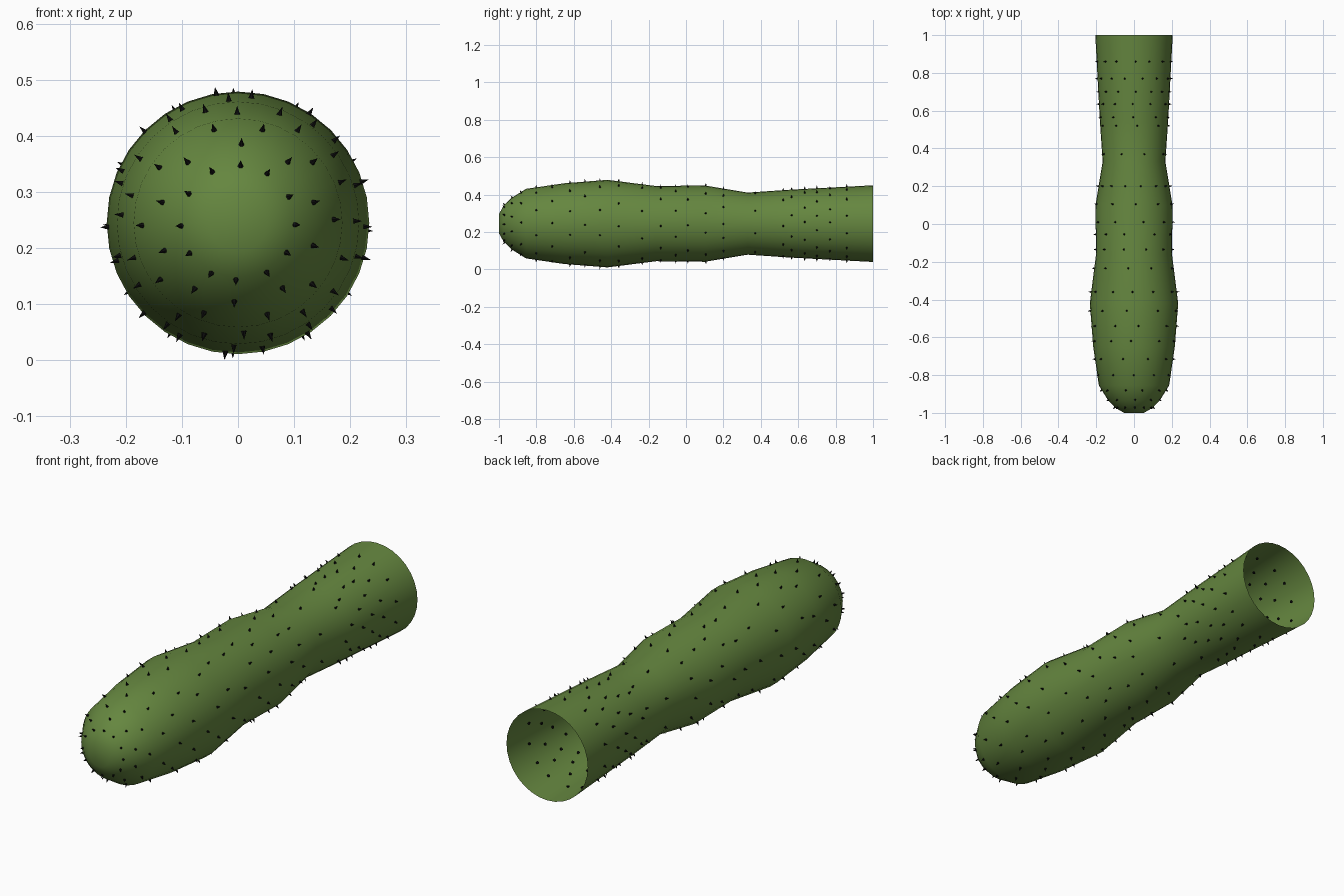
import bpy, bmesh, math, random
from mathutils import Vector

if "Cube" in bpy.data.objects:
    bpy.data.objects.remove(bpy.data.objects["Cube"])

random.seed(4)
CZ = 0.245   # height of the stem axis
SIDES = 32

# (y, radius) outline of the stem, tip first, open at the back
PROFILE = [(-1, 0.052), (-0.975, 0.096), (-0.935, 0.136), (-0.855, 0.186),
           (-0.65, 0.216), (-0.42, 0.234), (-0.16, 0.201), (0.10, 0.204),
           (0.33, 0.166), (0.55, 0.181), (1, 0.205)]


def material(name, rgb):
    m = bpy.data.materials.new(name)
    m.diffuse_color = (*rgb, 1)
    m.use_nodes = True
    m.node_tree.nodes["Principled BSDF"].inputs["Base Color"].default_value = m.diffuse_color
    return m


def make_object(name, bm, mat):
    me = bpy.data.meshes.new(name)
    bm.to_mesh(me)
    bm.free()
    ob = bpy.data.objects.new(name, me)
    bpy.context.collection.objects.link(ob)
    me.materials.append(mat)
    return ob


def outline(y):
    """Radius and slope of the stem at y."""
    for (y0, r0), (y1, r1) in zip(PROFILE, PROFILE[1:]):
        if y <= y1:
            s = (r1 - r0) / (y1 - y0)
            return r0 + s * (y - y0), s


green = material("cactus green", (0.13, 0.24, 0.05))
black = material("spine black", (0.004, 0.004, 0.004))

# Stem: lathed around the y axis, rounded front, hollow open back
bm = bmesh.new()
rings = []
for y, r in PROFILE:
    rings.append([bm.verts.new((r * math.cos(2 * math.pi * i / SIDES), y,
                                CZ + r * math.sin(2 * math.pi * i / SIDES)))
                  for i in range(SIDES)])
for a, b in zip(rings, rings[1:]):
    for i in range(SIDES):
        j = (i + 1) % SIDES
        bm.faces.new((a[i], b[i], b[j], a[j]))
bm.faces.new(rings[0])
bmesh.ops.recalc_face_normals(bm, faces=bm.faces)
if sum(f.normal.dot(f.calc_center_median() - Vector((0, 0, CZ))) for f in bm.faces) < 0:
    bmesh.ops.reverse_faces(bm, faces=bm.faces)
for f in bm.faces:
    f.smooth = True
make_object("stem", bm, green)

# Spines: staggered rings of little cones along the surface normal
ROWS = [(-0.97, 12), (-0.93, 10), (-0.88, 10), (-0.80, 10), (-0.715, 10),
        (-0.62, 10), (-0.54, 9), (-0.46, 9), (-0.36, 12), (-0.235, 9),
        (-0.135, 10), (-0.055, 9), (0.01, 9), (0.105, 10), (0.20, 14),
        (0.37, 8), (0.52, 9), (0.565, 10), (0.635, 12), (0.70, 14),
        (0.77, 14), (0.86, 14)]
bm = bmesh.new()
for k, (y, n) in enumerate(ROWS):
    r, slope = outline(y)
    for i in range(n):
        t = 2 * math.pi * (i + 0.5 * (k % 2) + random.uniform(-.12, .12)) / n
        out = Vector((math.cos(t), 0, math.sin(t)))
        nrm = (out + Vector((0, -slope, 0))).normalized()
        base = Vector((0, y, CZ)) + out * r - nrm * 0.006
        q = nrm.to_track_quat('Z', 'Y')
        tip = bm.verts.new(base + nrm * 0.021)
        foot = [bm.verts.new(base + q @ Vector((0.007 * math.cos(math.tau * s / 6),
                                                0.007 * math.sin(math.tau * s / 6), 0)))
                for s in range(6)]
        for s in range(6):
            bm.faces.new((foot[s], foot[(s + 1) % 6], tip))
        bm.faces.new(foot[::-1])
make_object("spines", bm, black)
